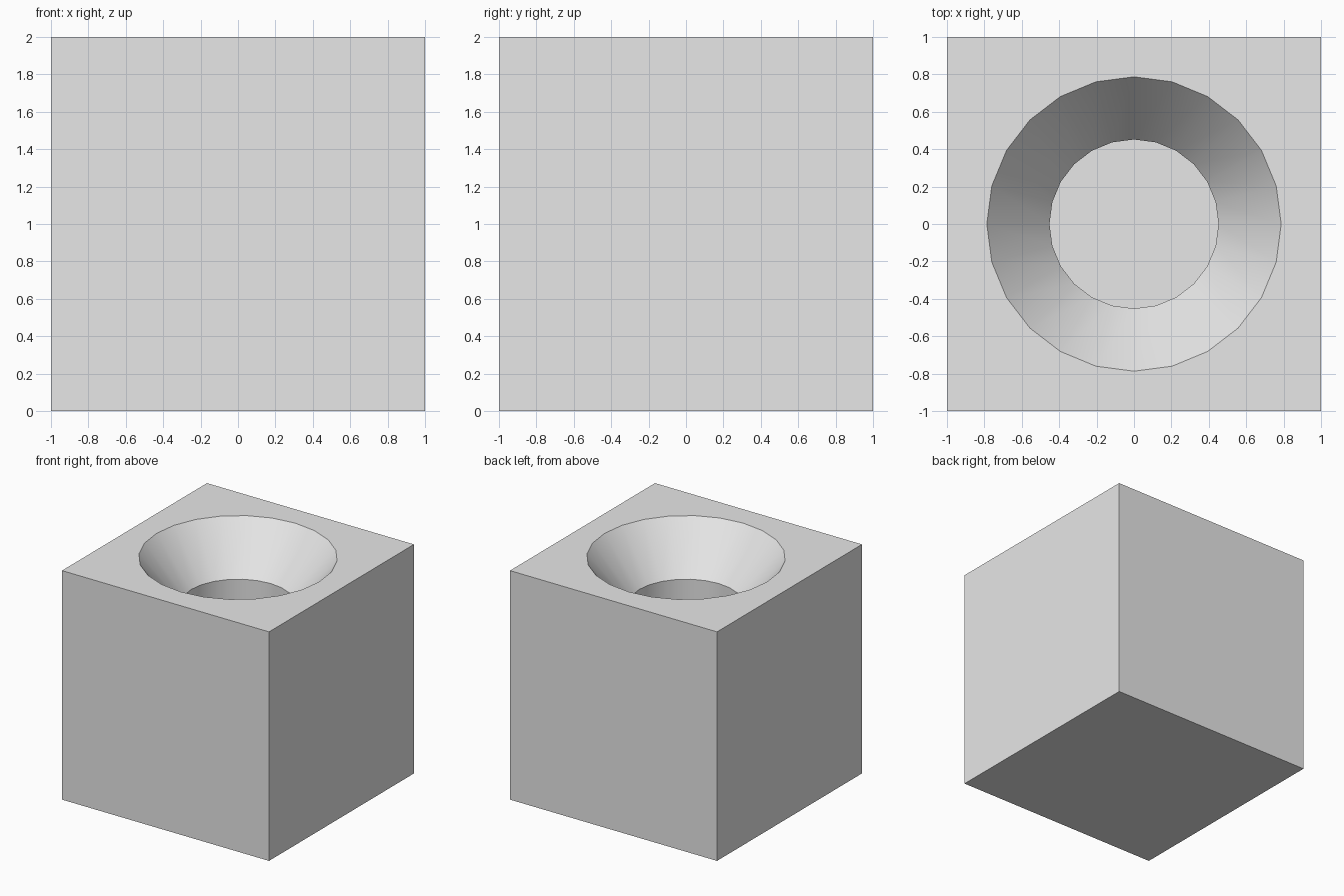
import bpy
import bmesh
import math

default = bpy.data.objects.get("Cube")
if default:
    bpy.data.objects.remove(default, do_unlink=True)

SIDES = 24
# Hole profile as (radius, height): rim, throat, floor
PROFILE = [(0.787, 2.0), (0.452, 1.6), (0.452, 0.8)]

grey = bpy.data.materials.new("plain grey")
grey.use_nodes = True
colour = (0.8, 0.8, 0.8, 1)
grey.diffuse_color = colour
grey.node_tree.nodes["Principled BSDF"].inputs["Base Color"].default_value = colour

bm = bmesh.new()

# Solid block, opened at the top
bmesh.ops.create_cube(bm, size=2)
bmesh.ops.translate(bm, verts=bm.verts, vec=(0, 0, 1))
lid = max(bm.faces, key=lambda f: f.calc_center_median().z)
border = list(lid.edges)
bmesh.ops.delete(bm, geom=[lid], context="FACES_ONLY")

# Rings of the funnel and the straight bore below it
rings = []
for radius, height in PROFILE:
    angles = [math.tau * i / SIDES for i in range(SIDES)]
    rings.append([bm.verts.new((radius * math.cos(a), radius * math.sin(a), height))
                  for a in angles])

for upper, lower in zip(rings, rings[1:]):
    for i in range(SIDES):
        j = (i + 1) % SIDES
        bm.faces.new((upper[i], lower[i], lower[j], upper[j]))
bm.faces.new(rings[-1])

# Flat top between the block's edge and the rim
rim = [bm.edges.get((rings[0][i], rings[0][i - 1])) for i in range(SIDES)]
bmesh.ops.triangle_fill(bm, edges=border + rim, use_beauty=True, normal=(0, 0, 1))
bmesh.ops.recalc_face_normals(bm, faces=bm.faces)

mesh = bpy.data.meshes.new("funnel_block")
bm.to_mesh(mesh)
bm.free()
mesh.materials.append(grey)
block = bpy.data.objects.new("funnel_block", mesh)
bpy.context.collection.objects.link(block)

# Smooth walls with sharp edges kept
bpy.ops.object.select_all(action="DESELECT")
block.select_set(True)
bpy.context.view_layer.objects.active = block
bpy.ops.object.shade_smooth_by_angle(angle=math.radians(30))
